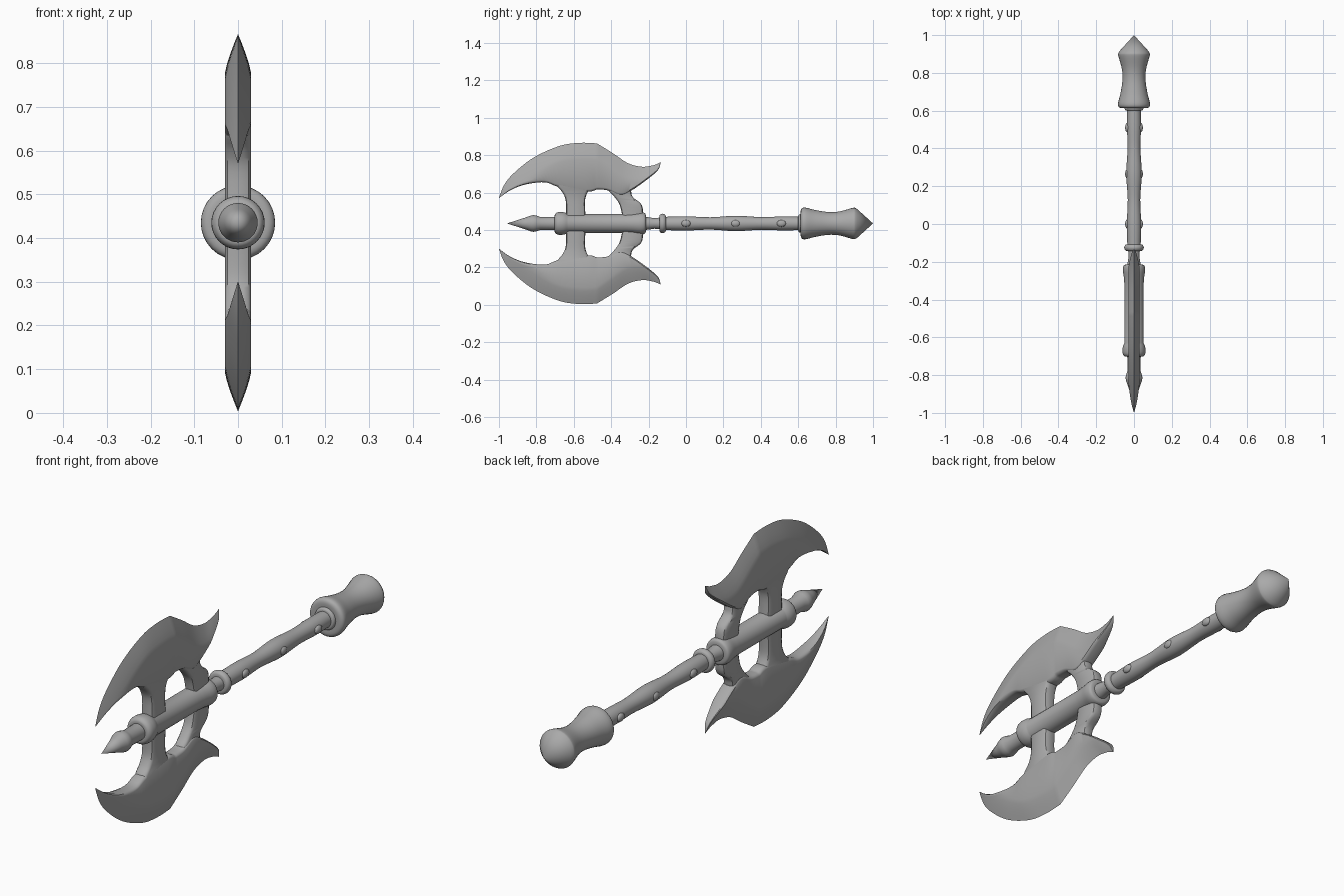
import bpy, bmesh, math

if "Cube" in bpy.data.objects:
    bpy.data.objects.remove(bpy.data.objects["Cube"])

CZ = 0.435  # height of the shaft axis
steel = bpy.data.materials.new("grey steel")
steel.diffuse_color = (0.4, 0.4, 0.4, 1)
steel.use_nodes = True
steel.node_tree.nodes["Principled BSDF"].inputs["Base Color"].default_value = steel.diffuse_color


def finish(name, bm, angle=35):
    bmesh.ops.remove_doubles(bm, verts=bm.verts, dist=1e-5)
    bmesh.ops.recalc_face_normals(bm, faces=bm.faces)
    me = bpy.data.meshes.new(name)
    bm.to_mesh(me)
    bm.free()
    me.materials.append(steel)
    ob = bpy.data.objects.new(name, me)
    bpy.context.collection.objects.link(ob)
    bpy.ops.object.select_all(action='DESELECT')
    ob.select_set(True)
    bpy.context.view_layer.objects.active = ob
    bpy.ops.object.shade_smooth_by_angle(angle=math.radians(angle))
    return ob


def loft(bm, rings):
    """Skin closed rings of points and cap both ends."""
    vs = [[bm.verts.new(p) for p in r] for r in rings]
    n = len(vs[0])
    for a, b in zip(vs, vs[1:]):
        for i in range(n):
            j = (i + 1) % n
            bm.faces.new((a[i], a[j], b[j], b[i]))
    bm.faces.new(vs[0])
    bm.faces.new(vs[-1])


def smooth(pts, steps=5):
    """Catmull-Rom samples through the points."""
    p = [pts[0]] + pts + [pts[-1]]
    out = []
    for a, b, c, d in zip(p, p[1:], p[2:], p[3:]):
        for k in range(steps):
            t = k / steps
            out.append(tuple(0.5 * (2*q + (r - o)*t + (2*o - 5*q + 4*r - s)*t*t
                                    + (3*q - o - 3*r + s)*t**3)
                             for o, q, r, s in zip(a, b, c, d)))
    return out + [tuple(pts[-1])]


def lathe(name, profile, n=32):
    bm = bmesh.new()
    loft(bm, [[(max(r, 1e-6) * math.cos(2*math.pi*i/n), y,
                CZ + max(r, 1e-6) * math.sin(2*math.pi*i/n)) for i in range(n)]
              for y, r in profile])
    bmesh.ops.dissolve_degenerate(bm, dist=1e-5, edges=bm.edges)
    return finish(name, bm)


# Shaft parts, each a (y, radius) profile
lathe("front_spike", [(-.957, 0), (-.86, .031), (-.83, .042), (-.815, .045), (-.80, .042),
                      (-.78, .035), (-.68, .036)])
lathe("blade_socket", smooth([(-.702, .036), (-.70, .05), (-.685, .06), (-.655, .06), (-.63, .051)], 3)
      + smooth([(-.32, .051), (-.28, .054), (-.245, .059), (-.222, .056), (-.215, .045), (-.214, .028)], 3))
lathe("neck", [(-.23, .036), (-.20, .033), (-.17, .028), (-.13, .032)])
lathe("collar_ring", smooth([(-.143, .028), (-.14, .045), (-.125, .052), (-.11, .045), (-.107, .03)], 4))
lathe("handle", smooth([(-.12, .035), (0, .038), (.13, .033), (.265, .041), (.40, .034),
                        (.51, .037), (.60, .036), (.63, .036)], 5))
lathe("pommel_collar", smooth([(.60, .036), (.603, .046), (.615, .05), (.63, .05)], 3))
lathe("pommel", smooth([(.614, .045), (.615, .074), (.635, .085), (.69, .072), (.76, .061),
                        (.82, .064), (.89, .083), (.905, .083)], 4) + [(.915, .077), (1.0, 0)])

# Studs on both sides of the handle
for i, y in enumerate((0, .265, .51)):
    for side in (-1, 1):
        bm = bmesh.new()
        bmesh.ops.create_uvsphere(bm, u_segments=16, v_segments=8, radius=1)
        for v in bm.verts:
            v.co = (side*.035 + v.co.x*.012, y + v.co.y*.025, CZ + v.co.z*.018)
        finish(f"stud_{i}_{'left' if side < 0 else 'right'}", bm)


def section(oy, oz, iy, iz):
    """Sharp on the outer edge, rounded on the inner edge."""
    w = math.hypot(oy - iy, oz - iz)
    marks = [0, .02, .045, .07, .09]
    ds = [min(m, w * .2 * k) for k, m in enumerate(marks)]
    ds += [max(w - .012, w * .85), max(w - .004, w * .95), w]
    half = []
    for k, d in enumerate(ds):
        h = .03 * (1 - (1 - min(1, d / .09)) ** 1.25)
        half.append((h * (1, .85, .5)[max(0, k - 5)], d / w if w else 0))
    pos = [(h, oy + (iy - oy)*t, oz + (iz - oz)*t) for h, t in half]
    return pos + [(-x, y, z) for x, y, z in reversed(pos[1:])]


def strut_section(ay, az, by, bz, th):
    """Flat bar with rounded edges."""
    w = math.hypot(by - ay, bz - az)
    half = [(d / w, h * th) for d, h in
            ((0, .4), (.004, .8), (.014, 1), (w - .014, 1), (w - .004, .8), (w, .4))]
    pos = [(h, ay + (by - ay)*t, az + (bz - az)*t) for t, h in half]
    return pos + [(-x, y, z) for x, y, z in reversed(pos)]


# Blade stations: outer edge y, z then inner edge y, z
front = [(-1, .572, -.9985, .571), (-.97, .645, -.94, .612), (-.914, .71, -.86, .643),
         (-.81, .79, -.754, .655), (-.674, .85, -.68, .63), (-.567, .866, -.53, .605),
         (-.476, .863, -.476, .617)]
rear = [(-.476, .863, -.476, .617), (-.39, .81, -.42, .612), (-.31, .757, -.35, .585),
        (-.235, .738, -.29, .612), (-.18, .745, -.205, .672), (-.155, .753, -.15, .72),
        (-.134, .763, -.135, .761)]
front_bar = [(-.70, .69, -.49, .69), (-.692, .64, -.50, .64), (-.66, .60, -.527, .60),
             (-.642, .55, -.54, .55), (-.643, .44, -.535, .44)]
rear_bar = [(-.43, .66, -.30, .665), (-.415, .612, -.294, .61), (-.385, .58, -.283, .575),
            (-.353, .53, -.235, .53), (-.335, .44, -.23, .44)]

# Build each blade part above the axis, and its mirror below
for label, flip in (("upper", False), ("lower", True)):
    parts = {"blade": [section(*s) for s in smooth(front) + smooth(rear)[1:]],
             "front_strut": [strut_section(*s, .0295) for s in smooth(front_bar)],
             "rear_strut": [strut_section(*s, .026) for s in smooth(rear_bar)]}
    for part, rings in parts.items():
        bm = bmesh.new()
        loft(bm, rings)
        if flip:
            for v in bm.verts:
                v.co.z = 2*CZ - v.co.z
        finish(f"{label}_{part}", bm, 40)
